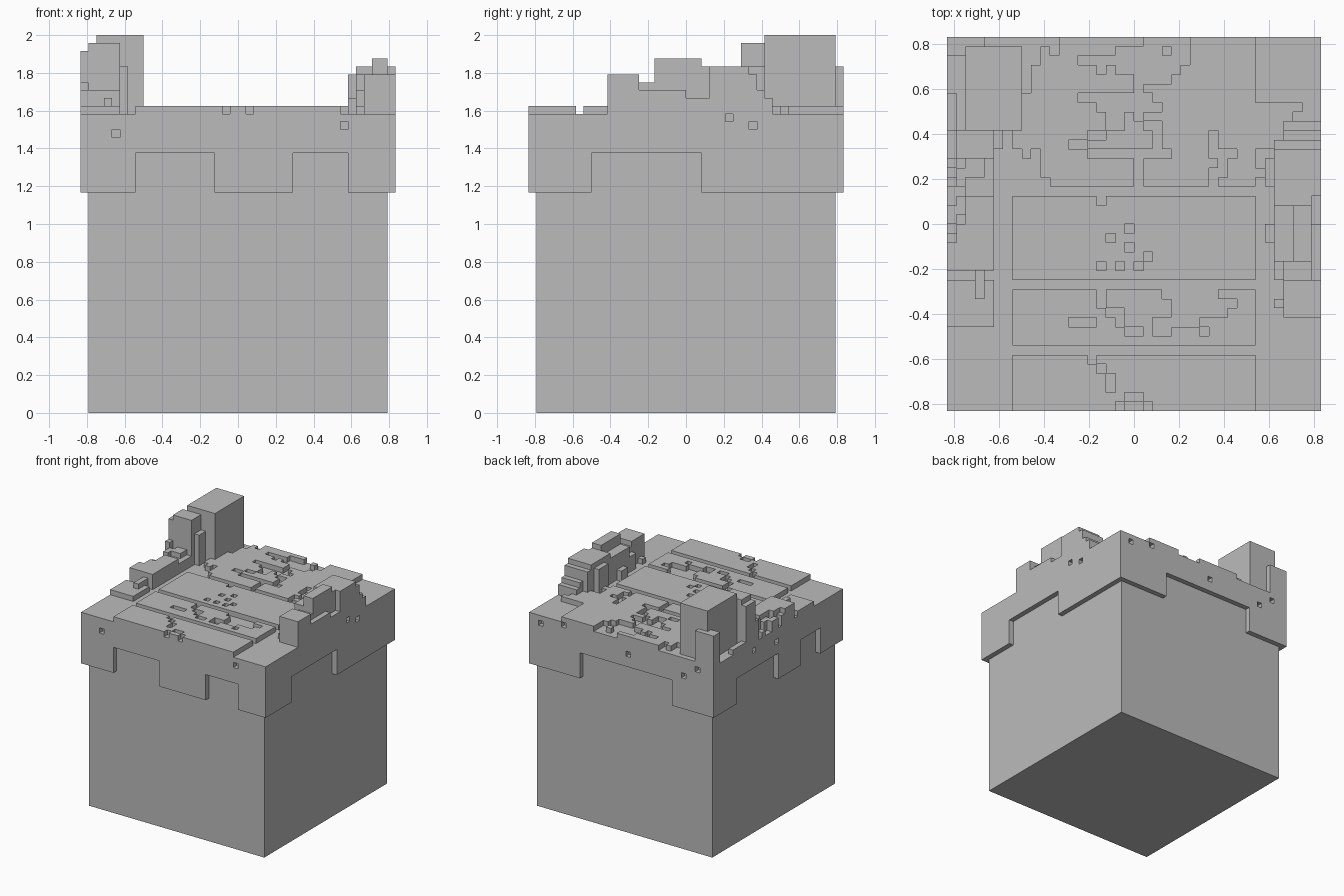
import bpy
import bmesh
from itertools import product
from mathutils import Vector

UNIT = 1 / 24          # edge of one building cell
HALF = 20              # half the footprint in cells
TOP = 38               # level of the cap's flat top

if "Cube" in bpy.data.objects:
    bpy.data.objects.remove(bpy.data.objects["Cube"])

stone = bpy.data.materials.new("plain grey")
stone.use_nodes = True
grey = (0.5, 0.5, 0.5, 1)
stone.diffuse_color = grey
stone.node_tree.nodes["Principled BSDF"].inputs["Base Color"].default_value = grey


def cells(x0, x1, y0, y1, z0, z1):
    """All cells of a box given by its cell limits."""
    return set(product(range(x0, x1), range(y0, y1), range(z0, z1)))


def raised(blocks):
    """Blocks (x0, x1, y0, y1, height) standing on the cap."""
    solid = set()
    for x0, x1, y0, y1, height in blocks:
        solid |= cells(x0, x1, y0, y1, TOP, height)
    return solid


def build(name, solid):
    """Skin a set of cells and merge its flat areas."""
    bm = bmesh.new()
    verts = {}

    def corner(p):
        key = tuple(p)
        if key not in verts:
            x, y, z = key
            verts[key] = bm.verts.new(((x - HALF) * UNIT, (y - HALF) * UNIT, z * UNIT))
        return verts[key]

    for cell in solid:
        for axis, side in product(range(3), (0, 1)):
            beside = list(cell)
            beside[axis] += 2 * side - 1
            if tuple(beside) in solid:
                continue
            base = list(cell)
            base[axis] += side
            u, v = (axis + 1) % 3, (axis + 2) % 3
            ring = []
            for a, b in ((0, 0), (1, 0), (1, 1), (0, 1)):
                p = base[:]
                p[u] += a
                p[v] += b
                ring.append(corner(p))
            bm.faces.new(ring if side else ring[::-1])
    bmesh.ops.dissolve_limit(bm, angle_limit=0.01, verts=bm.verts[:], edges=bm.edges[:])
    mesh = bpy.data.meshes.new(name)
    bm.to_mesh(mesh)
    bm.free()
    mesh.materials.append(stone)
    obj = bpy.data.objects.new(name, mesh)
    bpy.context.collection.objects.link(obj)
    return obj


# Main cube
bpy.ops.mesh.primitive_cube_add(size=1)
body = bpy.context.object
body.name = "body"
height = 35 * UNIT
for vert in body.data.vertices:
    vert.co = Vector((vert.co.x * 38 * UNIT, vert.co.y * 38 * UNIT, (vert.co.z + 0.5) * height))
body.data.materials.append(stone)

# Overhanging cap with hanging tabs on each side
cap = cells(0, 40, 0, 40, 33, TOP)
for a, b in ((0, 7), (17, 27), (34, 40)):
    cap |= cells(a, b, 0, 1, 28, 33)
for a, b in ((0, 9), (29, 40)):
    cap |= cells(a, b, 39, 40, 28, 33)
for a, b in ((0, 8), (22, 40)):
    cap |= cells(39, 40, a, b, 28, 33)
for a, b in ((0, 7), (13, 20), (33, 40)):
    cap |= cells(0, 1, a, b, 28, 33)

# Small pits in the cap's sides
cap -= {(4, 0, 35), (33, 0, 36)}
cap -= {(39, 25, 37), (39, 28, 36)}
cap -= {(37, 39, 36), (32, 39, 37), (18, 39, 35), (6, 39, 34), (3, 39, 36)}
cap -= {(0, 27, 36), (0, 20, 35)}
build("cap", cap)


def plate(name, y0, y1, cuts):
    """Thin plate across the middle of the top, with worn cuts."""
    solid = cells(7, 33, y0, y1, TOP, TOP + 1)
    for a, b, c, d in cuts:
        solid -= cells(a, b, c, d, TOP, TOP + 1)
    build(name, solid)


plate("front_plate", 0, 6, [
    (15, 16, 5, 6), (16, 17, 4, 5), (17, 18, 2, 4),
    (19, 21, 1, 2), (18, 19, 0, 1), (21, 22, 0, 1)])

plate("lower_plate", 7, 13, [
    (16, 17, 11, 13), (17, 18, 10, 11), (18, 19, 9, 11), (19, 21, 8, 9),
    (13, 16, 9, 10), (23, 29, 12, 13), (24, 31, 11, 12), (24, 30, 10, 11),
    (22, 24, 8, 10), (24, 27, 9, 10), (27, 28, 8, 9)])

plate("middle_plate", 14, 23, [
    (x, x + 1, y, y + 1) for x, y in
    ((16, 22), (19, 19), (17, 18), (19, 17), (21, 16), (16, 15), (18, 15), (20, 15))])

plate("back_plate", 24, 40, [
    # worn corners on the left
    (7, 9, 24, 27), (9, 10, 24, 28), (7, 8, 27, 28), (10, 11, 24, 25),
    (7, 8, 34, 40), (8, 9, 34, 40), (9, 10, 37, 40), (10, 12, 39, 40),
    (11, 12, 38, 39),
    # back groove
    (21, 26, 39, 40), (18, 23, 38, 39), (24, 26, 38, 39), (14, 26, 37, 38),
    (16, 17, 36, 37), (18, 25, 36, 37), (20, 24, 35, 36),
    # central groove
    (14, 22, 33, 34), (16, 20, 32, 33), (21, 23, 32, 33), (20, 21, 31, 35),
    (17, 19, 30, 32), (21, 23, 30, 31),
    (15, 17, 29, 30), (13, 15, 28, 29), (15, 24, 27, 28), (20, 21, 24, 27),
    (22, 23, 28, 30),
    # right groove
    (28, 29, 24, 26), (29, 30, 25, 27), (28, 29, 27, 30), (29, 31, 27, 28)])

# Tall tower at the back corner, with its smaller neighbours
build("tall_tower", raised([(2, 8, 30, 39, 48)]))
build("tower_back_step", raised([(0, 4, 39, 40, 44), (0, 2, 38, 39, 44)]))
build("short_tower", raised([(0, 5, 27, 30, 47)]) - cells(0, 1, 27, 30, 46, 47))
build("tower_side_post", raised([(5, 6, 28, 30, 44)]))

# Low broken wall running forward from the towers
build("left_wall", raised([
    (2, 5, 15, 23, 41), (0, 2, 15, 18, 41), (1, 2, 18, 20, 41), (0, 1, 18, 19, 40),
    (0, 1, 20, 22, 40), (1, 2, 21, 23, 40), (2, 5, 23, 27, 40), (1, 2, 24, 26, 41),
    (0, 1, 24, 25, 39), (2, 4, 25, 27, 41), (0, 1, 26, 27, 42), (0, 1, 30, 34, 39)]))
build("left_slab", raised([(0, 5, 9, 14, 39), (3, 4, 12, 15, 40)]))

# Stepped ridge along the other edge
build("right_ridge", raised([
    (36, 40, 10, 14, 43), (35, 36, 11, 12, 39),
    (35, 40, 14, 16, 41), (36, 39, 14, 16, 42),
    (35, 40, 16, 20, 41), (35, 39, 16, 22, 43), (37, 39, 16, 22, 45),
    (39, 40, 20, 23, 40), (35, 39, 22, 23, 44), (35, 40, 23, 28, 44),
    (34, 35, 18, 20, 40), (34, 35, 24, 27, 43),
    (35, 40, 28, 29, 43), (36, 40, 29, 30, 41), (36, 40, 30, 31, 40)]))
build("right_slab", raised([
    (33, 36, 28, 33, 39), (36, 37, 30, 33, 39), (37, 38, 32, 33, 39), (33, 34, 25, 26, 39)]))
